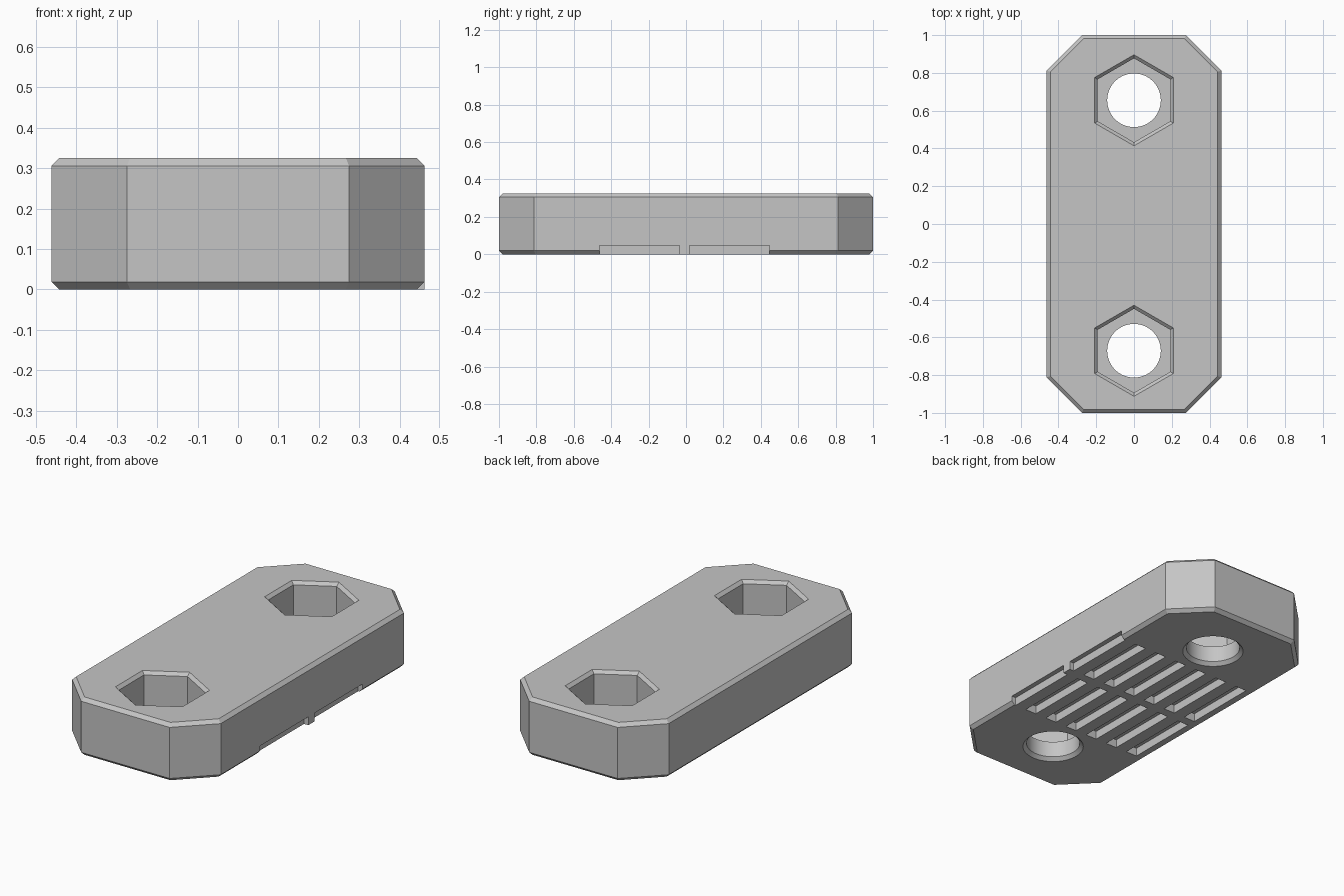
import bpy, bmesh, math

cube = bpy.data.objects.get("Cube")
if cube:
    bpy.data.objects.remove(cube, do_unlink=True)

grey = bpy.data.materials.new("light_grey")
grey.use_nodes = True
grey.diffuse_color = (0.56, 0.56, 0.56, 1)
grey.node_tree.nodes["Principled BSDF"].inputs["Base Color"].default_value = grey.diffuse_color


def loft(name, rings):
    """Closed solid skinned through rings of (x, y, z) points."""
    bm = bmesh.new()
    loops = [[bm.verts.new(p) for p in ring] for ring in rings]
    n = len(loops[0])
    bm.faces.new(loops[0][::-1])
    bm.faces.new(loops[-1])
    for a, b in zip(loops, loops[1:]):
        for i in range(n):
            j = (i + 1) % n
            bm.faces.new((a[i], a[j], b[j], b[i]))
    bmesh.ops.recalc_face_normals(bm, faces=bm.faces)
    mesh = bpy.data.meshes.new(name)
    bm.to_mesh(mesh)
    bm.free()
    mesh.materials.append(grey)
    obj = bpy.data.objects.new(name, mesh)
    bpy.context.collection.objects.link(obj)
    return obj


def polygon(y, z, radius, sides):
    """Regular polygon with a corner pointing along y."""
    steps = [math.tau * i / sides for i in range(sides)]
    return [(-radius * math.sin(t), y + radius * math.cos(t), z) for t in steps]


def octagon(z, inset):
    """Plate outline with clipped corners, moved inward by inset."""
    w, l = HALF_W - inset, 1 - inset
    clip = CLIP - inset * (2 - math.sqrt(2))
    quarter = [(w, l - clip), (w - clip, l)]
    pts = quarter + [(-x, y) for x, y in quarter[::-1]]
    pts += [(-x, -y) for x, y in pts]
    return [(x, y, z) for x, y in pts]


def box(name, x0, x1, y0, y1, z0, z1):
    flat = [(x0, y0), (x1, y0), (x1, y1), (x0, y1)]
    return loft(name, [[(x, y, z) for x, y in flat] for z in (z0, z1)])


HALF_W, CLIP, HEIGHT, BEVEL = 0.462, 0.187, 0.325, 0.019
FLOOR = 0.11
MID_Y = -0.008

# Plate with bevelled top and bottom edges
plate = loft("clamp_plate", [
    octagon(0, BEVEL), octagon(BEVEL, 0),
    octagon(HEIGHT - BEVEL, 0), octagon(HEIGHT, BEVEL)])

cutters = []
# Hexagonal nut pockets and round bolt holes with flared mouths
for side in (-1, 1):
    y = MID_Y + side * 0.663
    cutters.append(loft("nut_pocket", [
        polygon(y, FLOOR, 0.222, 6), polygon(y, HEIGHT - 0.017, 0.222, 6),
        polygon(y, HEIGHT, 0.241, 6), polygon(y, HEIGHT + 0.05, 0.241, 6)]))
    cutters.append(loft("bolt_hole", [
        polygon(y, -0.05, 0.161, 64), polygon(y, 0, 0.161, 64),
        polygon(y, 0.019, 0.142, 64), polygon(y, FLOOR + 0.05, 0.142, 64)]))

# Two rows of grip grooves underneath, the first one open on the side
for y0, y1 in ((-0.463, -0.035), (0.018, 0.446)):
    for i in range(7):
        x = 0.435 - 0.14 * i
        cutters.append(box("grip_groove", x, x + 0.07, y0, y1, -0.05, 0.047))

bpy.context.view_layer.objects.active = plate
for cutter in cutters:
    mod = plate.modifiers.new("cut", "BOOLEAN")
    mod.operation, mod.solver, mod.object = "DIFFERENCE", "EXACT", cutter
    bpy.ops.object.modifier_apply(modifier=mod.name)
for cutter in cutters:
    bpy.data.objects.remove(cutter, do_unlink=True)

# Square corner left between the two rows on the open side
corner = [(HALF_W - BEVEL, 0), (HALF_W, 0), (HALF_W, BEVEL)]
loft("corner_tab", [[(x, y, z) for x, z in corner] for y in (-0.035, 0.018)])

bpy.ops.object.select_all(action="DESELECT")
plate.select_set(True)
bpy.ops.object.shade_smooth_by_angle(angle=math.radians(25))
